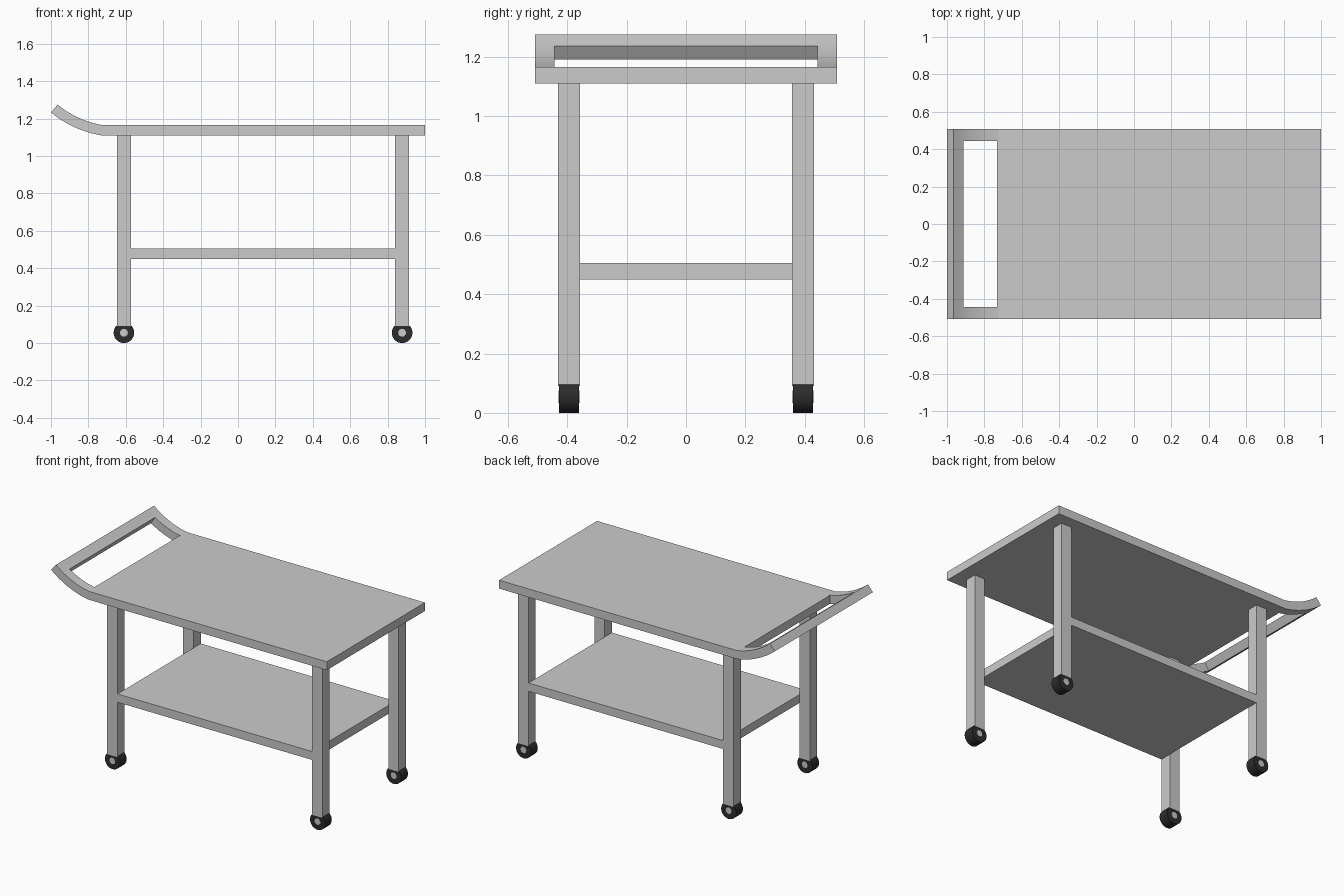
import bpy
import bmesh
from math import sin, cos, radians, pi

if "Cube" in bpy.data.objects:
    bpy.data.objects.remove(bpy.data.objects["Cube"])

rubber = bpy.data.materials.new("black_rubber")
rubber.diffuse_color = (0.025, 0.025, 0.025, 1)
rubber.use_nodes = True
rubber.node_tree.nodes["Principled BSDF"].inputs["Base Color"].default_value = rubber.diffuse_color


def box(name, x, y, z):
    """Box from (min, max) pairs."""
    bpy.ops.mesh.primitive_cube_add(size=1, location=[sum(p) / 2 for p in (x, y, z)])
    ob = bpy.context.object
    ob.name = name
    ob.scale = [p[1] - p[0] for p in (x, y, z)]
    bpy.ops.object.transform_apply(location=False, rotation=False, scale=True)
    return ob


def cylinder(name, x, y, z, radius, depth, sides):
    """Cylinder lying along y."""
    bpy.ops.mesh.primitive_cylinder_add(vertices=sides, radius=radius, depth=depth,
                                        location=(x, y, z), rotation=(pi / 2, 0, 0))
    ob = bpy.context.object
    ob.name = name
    bpy.ops.object.shade_smooth_by_angle(angle=radians(35))
    return ob


def strip(bm, rows, y0, y1, caps=True):
    """Curved bar: (bottom, top) profile rows extruded from y0 to y1."""
    outline = [r[0] for r in rows] + [r[1] for r in reversed(rows)]
    a = [bm.verts.new((x, y0, z)) for x, z in outline]
    b = [bm.verts.new((x, y1, z)) for x, z in outline]
    n = len(outline)
    for i in range(n):
        j = (i + 1) % n
        bm.faces.new((a[i], a[j], b[j], b[i]))
    if caps:
        for i in range(len(rows) - 1):
            k = n - 1 - i
            bm.faces.new((a[i], a[k], a[k - 1], a[i + 1]))
            bm.faces.new((b[i], b[i + 1], b[k - 1], b[k]))


W, T = 0.508, 0.055      # half width and board thickness

# Table top and lower shelf
box("table_top", (-0.733, 1.0), (-W, W), (1.11, 1.165))
box("lower_shelf", (-0.572, 0.84), (-0.432, 0.432), (0.45, 0.505))

# Legs with wheels and hubs
for end, x in (("left", -0.61), ("right", 0.8775)):
    for side, s in (("front", -1), ("back", 1)):
        y = s * 0.3945
        tag = f"{side}_{end}"
        box(tag + "_leg", (x - 0.0375, x + 0.0375), (y - 0.0375, y + 0.0375), (0.09, 1.11))
        wheel = cylinder(tag + "_wheel", x, y, 0.055, 0.055, 0.068, 32)
        wheel.data.materials.append(rubber)
        cylinder(tag + "_hub", x, y, 0.055, 0.021, 0.071, 24)

# Upswept handle: two arms and a cross bar following one curve
lengths = [0, 0.057, 0.114, 0.171, 0.228, 0.264, 0.30]
angle = lambda t: radians(9 + 31 * t / 0.30)
x, z = -0.73, 1.11
rows = []
for i, t in enumerate(lengths):
    if i:
        d = t - lengths[i - 1]
        m = angle(t - d / 2)
        x, z = x - d * cos(m), z + d * sin(m)
    a = angle(t)
    rows.append(((x, z), (x + T * sin(a), z + T * cos(a))))

bm = bmesh.new()
strip(bm, rows, -W, -0.443)
strip(bm, rows, 0.443, W)
strip(bm, rows[4:], -0.443, 0.443, caps=False)
bmesh.ops.recalc_face_normals(bm, faces=bm.faces)
mesh = bpy.data.meshes.new("handle")
bm.to_mesh(mesh)
bm.free()
handle = bpy.data.objects.new("handle", mesh)
bpy.context.collection.objects.link(handle)
bpy.ops.object.select_all(action='DESELECT')
handle.select_set(True)
bpy.context.view_layer.objects.active = handle
bpy.ops.object.shade_smooth_by_angle(angle=radians(35))
